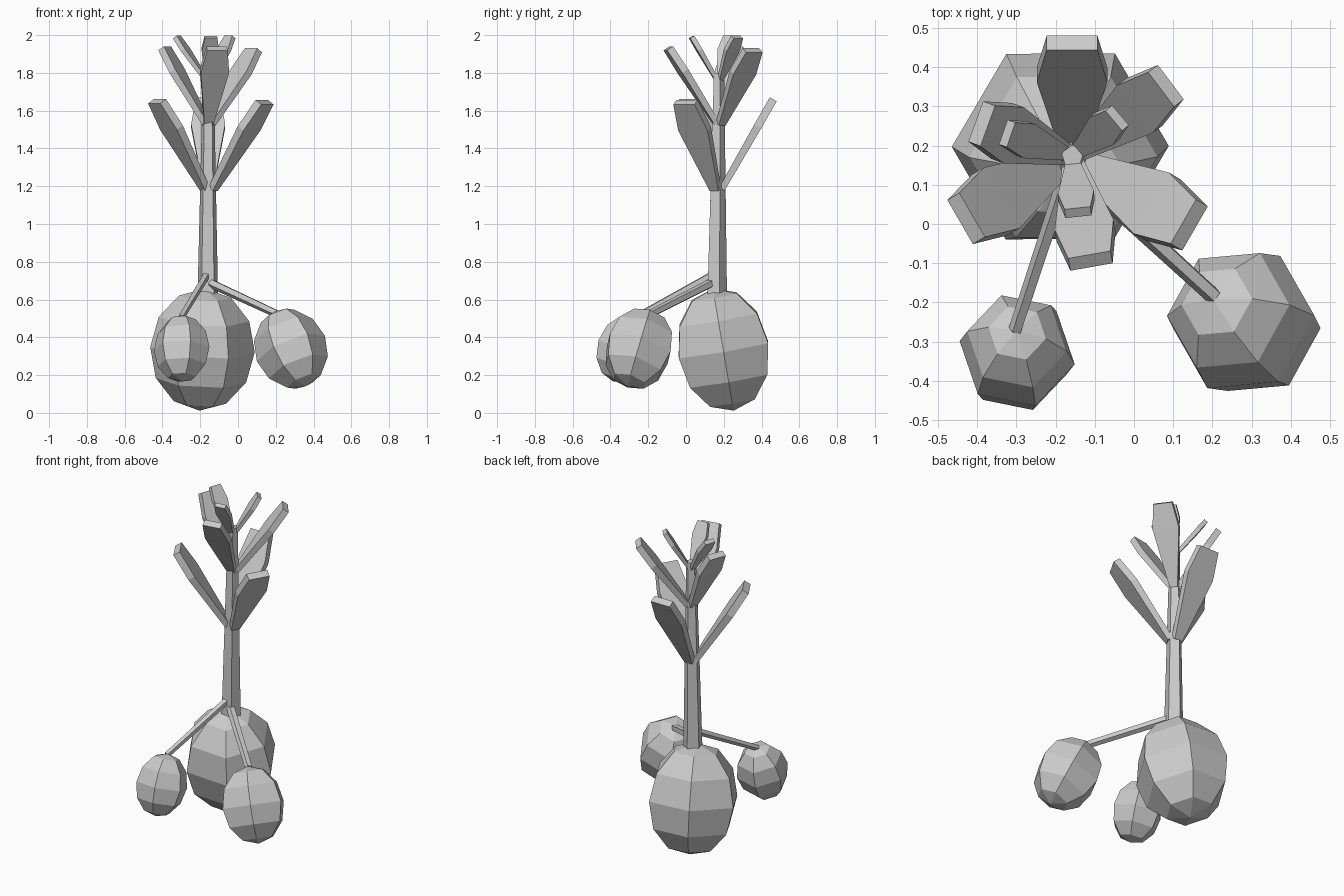
import bpy, bmesh, math
from mathutils import Vector, Matrix

if "Cube" in bpy.data.objects:
    bpy.data.objects.remove(bpy.data.objects["Cube"])

UP = Vector((0, 0, 1))


def make_object(name, bm):
    bmesh.ops.recalc_face_normals(bm, faces=bm.faces)
    mesh = bpy.data.meshes.new(name)
    bm.to_mesh(mesh)
    bm.free()
    obj = bpy.data.objects.new(name, mesh)
    bpy.context.collection.objects.link(obj)
    return obj


def tuber(name, center, radius, half_length, axis, spin=0):
    """Six-sided faceted ellipsoid leaning along an axis."""
    bm = bmesh.new()
    turn = UP.rotation_difference(Vector(axis)).to_matrix().to_4x4()
    m = (Matrix.Translation(center) @ turn @ Matrix.Rotation(math.radians(spin), 4, 'Z')
         @ Matrix.Diagonal((radius, radius, half_length, 1)))
    bmesh.ops.create_uvsphere(bm, u_segments=6, v_segments=6, radius=1, matrix=m)
    make_object(name, bm)


def rod(name, a, b, r1, r2, sides=5, spin=0):
    """Tapered straight rod between two points."""
    a, b = Vector(a), Vector(b)
    bm = bmesh.new()
    turn = UP.rotation_difference(b - a).to_matrix().to_4x4()
    m = (Matrix.Translation((a + b) / 2) @ turn
         @ Matrix.Rotation(math.radians(spin), 4, 'Z'))
    bmesh.ops.create_cone(bm, cap_ends=True, segments=sides, radius1=r1, radius2=r2,
                          depth=(b - a).length, matrix=m)
    make_object(name, bm)


def leaf(name, base, azimuth, start, reach, rise, width, thick):
    """Flat paddle leaf: narrow base, wide shoulder, blunt tip."""
    az = math.radians(azimuth)
    out = Vector((math.cos(az), math.sin(az), 0))
    side = Vector((-math.sin(az), math.cos(az), 0))
    along = out * reach + UP * rise
    normal = along.cross(side).normalized()
    bm = bmesh.new()
    rings = []
    for t, w, k in ((0, 0.3, 0.8), (0.7, 1, 1), (1, 0.72, 1)):
        c = Vector(base) + out * start + along * t
        rings.append([bm.verts.new(c + side * sx * w * width / 2 + normal * sn * k * thick / 2)
                      for sx, sn in ((-1, -1), (1, -1), (1, 1), (-1, 1))])
    for r, s in zip(rings, rings[1:]):
        for i in range(4):
            j = (i + 1) % 4
            bm.faces.new((r[i], r[j], s[j], s[i]))
    bm.faces.new(rings[0])
    bm.faces.new(rings[-1])
    make_object(name, bm)


# Root tubers
tuber("main_tuber", (-0.188, 0.198, 0.335), 0.277, 0.328, (0.05, -0.17, 1), 30)
tuber("left_tuber", (-0.298, -0.328, 0.34), 0.15, 0.183, (0.0, 0.06, 0.18), 18)
tuber("right_tuber", (0.28, -0.25, 0.34), 0.193, 0.222, (-0.08, 0.06, 0.2), 32)

# Stalks joining the side tubers to the stem
rod("left_stalk", (-0.17, 0.13, 0.725), (-0.302, -0.27, 0.505), 0.021, 0.018)
rod("right_stalk", (-0.14, 0.13, 0.685), (0.205, -0.185, 0.525), 0.025, 0.022)

# Central stem
rod("stem", (-0.16, 0.16, 0.62), (-0.157, 0.172, 1.8), 0.057, 0.03)

# Three tiers of leaves: azimuth, start offset, reach, rise
for a, start, reach, rise in ((90, 0.02, 0.272, 0.475), (210, 0.02, 0.292, 0.465),
                              (330, 0.03, 0.315, 0.46)):
    leaf("lower_leaf", (-0.158, 0.17, 1.185), a, start, reach, rise, 0.18, 0.042)
for a, start, reach, rise in ((37, 0.02, 0.28, 0.39), (160, 0.01, 0.235, 0.4),
                              (280, 0.01, 0.26, 0.4)):
    leaf("middle_leaf", (-0.158, 0.172, 1.53), a, start, reach, rise, 0.152, 0.038)
for a, start, reach in ((40, 0.01, 0.14), (161, 0.01, 0.165), (276, 0.01, 0.135)):
    leaf("upper_leaf", (-0.158, 0.174, 1.76), a, start, reach, 0.23, 0.092, 0.026)
